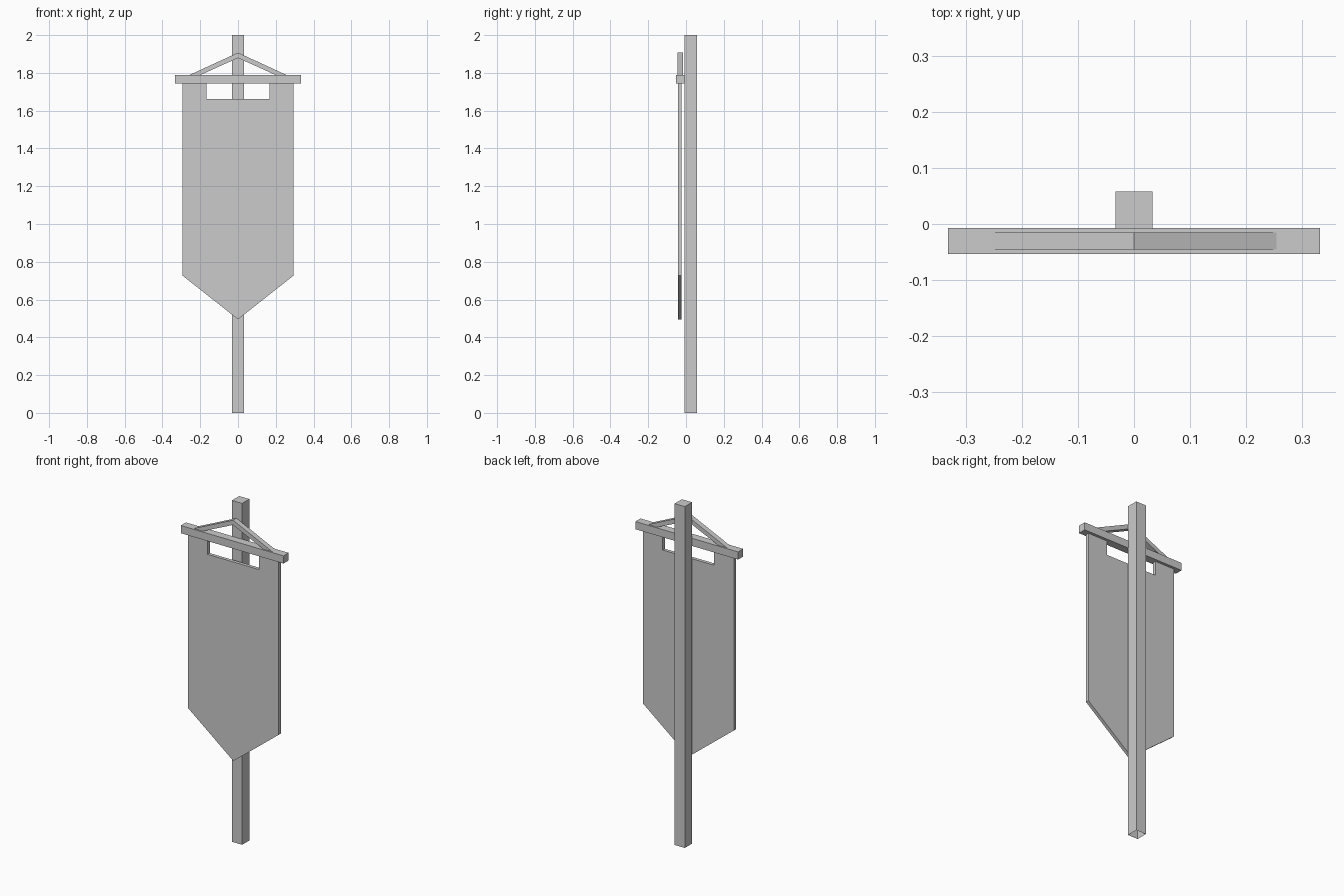
import bpy, bmesh

if "Cube" in bpy.data.objects:
    bpy.data.objects.remove(bpy.data.objects["Cube"])


def prism(name, outline, y0, y1):
    """Extrude an outline in the xz plane from y0 (front) to y1 (back)."""
    bm = bmesh.new()
    face = bm.faces.new([bm.verts.new((x, y0, z)) for x, z in outline])
    ext = bmesh.ops.extrude_face_region(bm, geom=[face])
    moved = [v for v in ext["geom"] if isinstance(v, bmesh.types.BMVert)]
    bmesh.ops.translate(bm, verts=moved, vec=(0, y1 - y0, 0))
    bmesh.ops.recalc_face_normals(bm, faces=bm.faces)
    mesh = bpy.data.meshes.new(name)
    bm.to_mesh(mesh)
    bm.free()
    obj = bpy.data.objects.new(name, mesh)
    bpy.context.collection.objects.link(obj)
    return obj


def mirrored(half):
    """Complete a right-hand half outline; points on x = 0 are not doubled."""
    return half + [(-x, z) for x, z in reversed(half) if x > 0]


def box(name, w, z0, z1, y0, y1):
    return prism(name, mirrored([(w, z0), (w, z1)]), y0, y1)


# Upright pole, open underneath
pole = box("pole", 0.033, 0.0, 2.0, -0.009, 0.058)
bm = bmesh.new()
bm.from_mesh(pole.data)
bottom = [f for f in bm.faces if f.calc_center_median().z < 0.01]
bmesh.ops.delete(bm, geom=bottom, context='FACES_ONLY')
bm.to_mesh(pole.data)
bm.free()

# Crossbar in front of the pole
box("crossbar", 0.333, 1.745, 1.79, -0.054, -0.007)

# Hanging cloth: pointed bottom, two tabs running up into the crossbar
prism("banner", mirrored([(0.0, 0.495), (0.294, 0.727), (0.294, 1.765),
                          (0.167, 1.765), (0.167, 1.661)]), -0.043, -0.023)

# Two sloping cords meeting at the pole, ends sunk into the crossbar
for side, sx in (("right", 1), ("left", -1)):
    prism("cord_" + side, [(0.0, 1.907), (0.257, 1.789), (0.245, 1.768),
                           (0.0, 1.879)] if sx > 0 else
          [(0.0, 1.907), (-0.257, 1.789), (-0.245, 1.768), (0.0, 1.879)],
          -0.046, -0.015)
